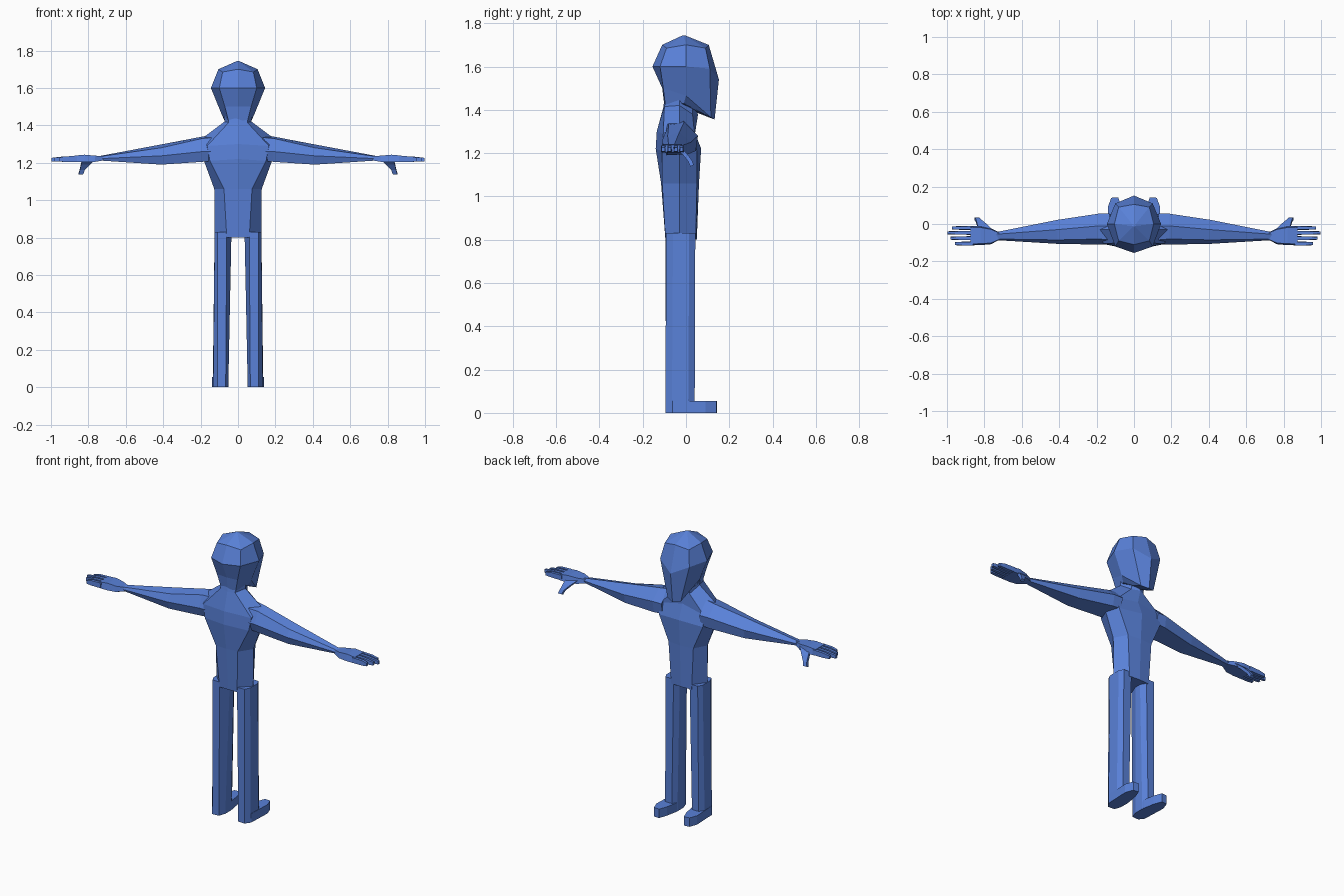
import bpy, bmesh

blue = bpy.data.materials.new("blue")
blue.diffuse_color = (0.10, 0.22, 0.69, 1)


def loft(name, rings, mirror=False):
    """Skin a list of equal-length rings, cap the ends, optionally mirror in x."""
    bm = bmesh.new()
    loops = [[bm.verts.new(p) for p in ring] for ring in rings]
    n = len(rings[0])
    for a, b in zip(loops, loops[1:]):
        for i in range(n):
            j = (i + 1) % n
            bm.faces.new((a[i], a[j], b[j], b[i]))
    bm.faces.new(loops[0])
    bm.faces.new(loops[-1])
    bmesh.ops.recalc_face_normals(bm, faces=bm.faces)
    mesh = bpy.data.meshes.new(name)
    bm.to_mesh(mesh)
    bm.free()
    mesh.materials.append(blue)
    ob = bpy.data.objects.new(name, mesh)
    bpy.context.collection.objects.link(ob)
    if mirror:
        m = ob.modifiers.new("mirror", "MIRROR")
        m.use_mirror_merge = False
    return ob


def symmetric(half):
    """Half ring from back centre to front centre, completed to eight points."""
    return half + [(-x, y, z) for x, y, z in half[-2:0:-1]]


# Torso: hips, waist, chest, shoulders, neck
torso = [
    [(0, -.095, .80), (.06, -.095, .80), (.125, -.03, .80), (.07, .045, .80), (0, .05, .80)],
    [(0, -.115, 1.06), (.075, -.11, 1.06), (.127, -.03, 1.06), (.085, .05, 1.06), (0, .06, 1.06)],
    [(0, -.14, 1.22), (.15, -.11, 1.21), (.18, -.03, 1.205), (.15, .05, 1.21), (0, .07, 1.22)],
    [(0, -.135, 1.30), (.165, -.105, 1.29), (.185, -.03, 1.335), (.15, .04, 1.28), (0, .035, 1.31)],
    [(0, -.105, 1.41), (.05, -.10, 1.415), (.072, -.03, 1.42), (.045, .03, 1.38), (0, .055, 1.375)],
    [(0, -.10, 1.45), (.05, -.09, 1.45), (.075, -.03, 1.45), (.045, .03, 1.44), (0, .05, 1.42)],
]
loft("torso", [symmetric(r) for r in torso])

# Head: jaw underside, jaw, temples, crown, top
head = [
    [(0, -.10, 1.42), (.05, -.095, 1.42), (.07, -.01, 1.43), (.04, .04, 1.40), (0, .055, 1.385)],
    [(0, -.11, 1.50), (.07, -.105, 1.50), (.09, 0, 1.465), (.045, .115, 1.365), (0, .132, 1.355)],
    [(0, -.155, 1.60), (.10, -.12, 1.60), (.145, 0, 1.60), (.10, .11, 1.59), (0, .152, 1.54)],
    [(0, -.11, 1.70), (.082, -.09, 1.685), (.105, 0, 1.70), (.082, .09, 1.685), (0, .105, 1.70)],
    [(0, -.015, 1.744), (.004, -.013, 1.744), (.005, -.01, 1.744), (.004, -.007, 1.744), (0, -.005, 1.744)],
]
loft("head", [symmetric(r) for r in head])

# Arms: six-sided, shoulder to elbow to wrist
arm = [
    (.13, [(-.085, 1.335), (-.01, 1.35), (.055, 1.28), (.045, 1.215), (-.09, 1.21), (-.11, 1.26)]),
    (.19, [(-.08, 1.33), (-.01, 1.34), (.055, 1.28), (.045, 1.21), (-.09, 1.205), (-.11, 1.26)]),
    (.41, [(-.085, 1.28), (-.03, 1.298), (.022, 1.25), (.01, 1.195), (-.09, 1.19), (-.106, 1.237)]),
    (.74, [(-.08, 1.233), (-.055, 1.236), (-.044, 1.225), (-.05, 1.213), (-.08, 1.212), (-.086, 1.222)]),
]
loft("arm", [[(x, y, z) for y, z in r] for x, r in arm], True)


def box_limb(name, sections):
    """Limb along x from (x, y centre, half width, z low, z high) sections."""
    loft(name, [[(x, y - w, lo), (x, y + w, lo), (x, y + w * .85, hi), (x, y - w * .85, hi)]
                for x, y, w, lo, hi in sections], True)


# Palm and four fingers
box_limb("palm", [(.72, -.065, .02, 1.212, 1.235), (.765, -.065, .043, 1.205, 1.238),
                  (.82, -.062, .051, 1.203, 1.243), (.875, -.062, .052, 1.204, 1.238)])
for y, tip in ((-.021, .972), (-.047, .998), (-.076, .982), (-.105, .958)):
    box_limb("finger", [(.86, y, .011, 1.205, 1.236), (.93, y, .010, 1.205, 1.234),
                        (tip, y, .008, 1.207, 1.226)])

# Thumb: slants forward and down to a short tip
thumb = [(.795, -.035, 1.222, .035), (.815, -.005, 1.195, .024),
         (.832, .018, 1.165, .013), (.840, .028, 1.142, .012)]
loft("thumb", [[(x - w, y - .008, z - .004), (x + w, y - .008, z - .004),
                (x + w, y + .008, z + .004), (x - w, y + .008, z + .004)]
               for x, y, z, w in thumb], True)

# Legs: eight-sided, leaning slightly outward
leg_top = [(.035, -.03), (.06, -.095), (.11, -.092), (.125, -.06),
           (.125, .015), (.11, .043), (.055, .043), (.035, .01)]
leg_low = [(.052, -.05), (.066, -.092), (.11, -.095), (.133, -.065),
           (.135, .01), (.115, .04), (.07, .04), (.052, .01)]
loft("leg", [[(x, y, 0) for x, y in leg_low], [(x, y, .83) for x, y in leg_top]], True)

# Feet: extruded sole outline with a tapered toe
sole = [(.053, -.05), (.066, -.09), (.11, -.093), (.134, -.06), (.137, .02),
        (.14, .09), (.122, .14), (.085, .143), (.066, .09), (.053, .02)]
loft("foot", [[(x, y, z) for x, y in sole] for z in (0, .055)], True)
